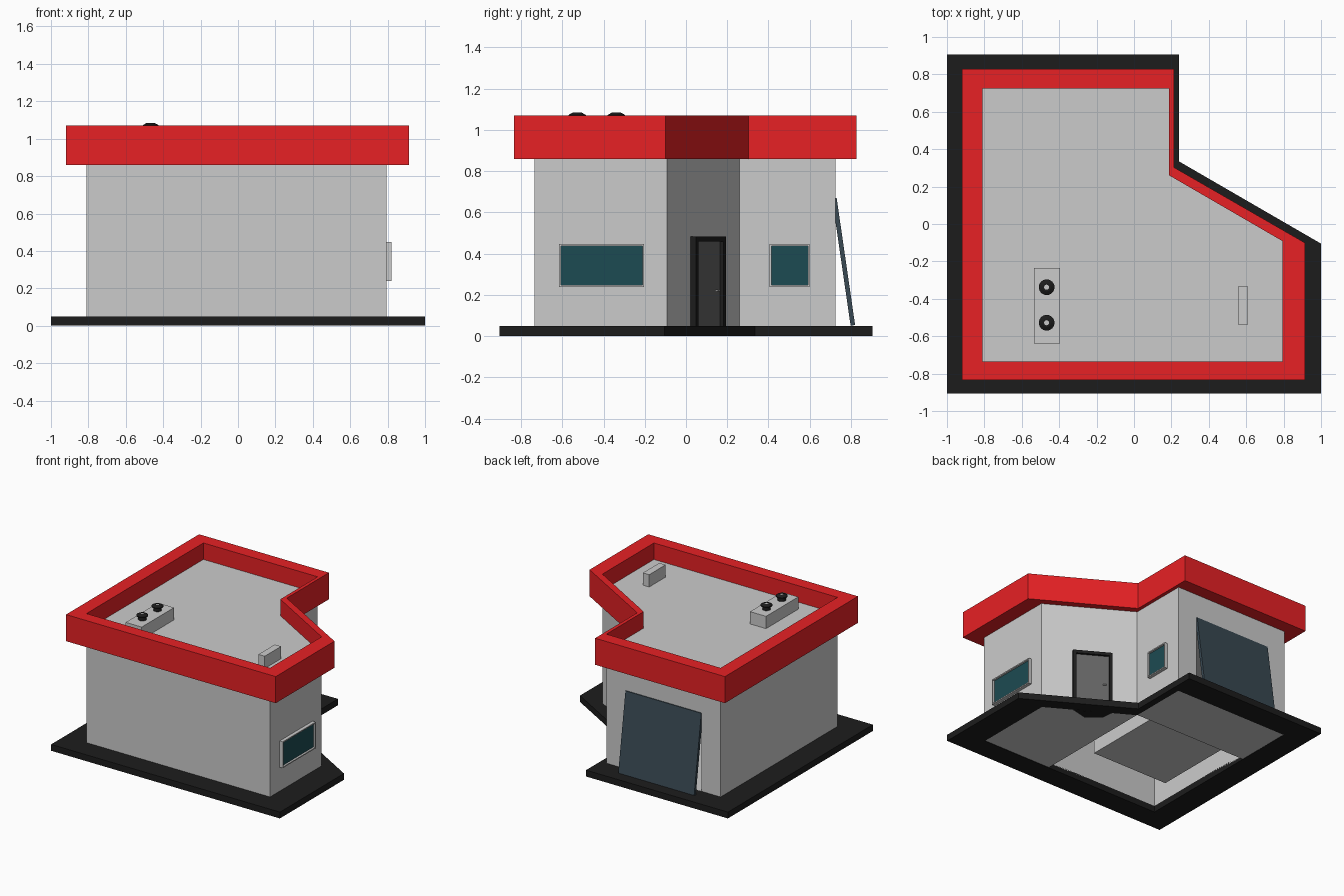
import bpy, bmesh, math
from mathutils import Matrix, Vector

if "Cube" in bpy.data.objects:
    bpy.data.objects.remove(bpy.data.objects["Cube"])


def material(name, rgb):
    m = bpy.data.materials.new(name)
    m.diffuse_color = (*rgb, 1)
    m.use_nodes = True
    m.node_tree.nodes["Principled BSDF"].inputs["Base Color"].default_value = m.diffuse_color
    return m


RED = material("red", (0.8, 0.015, 0.018))
BLACK = material("black", (0.012, 0.012, 0.012))
GLASS = material("glass", (0.012, 0.07, 0.085))
SLATE = material("slate", (0.04, 0.065, 0.085))
GREY = material("door_grey", (0.13, 0.13, 0.13))


def finish(name, bm, mat=None):
    bmesh.ops.recalc_face_normals(bm, faces=bm.faces)
    me = bpy.data.meshes.new(name)
    bm.to_mesh(me)
    bm.free()
    ob = bpy.data.objects.new(name, me)
    bpy.context.collection.objects.link(ob)
    if mat:
        me.materials.append(mat)
    return ob


def prism(name, pts, z0, z1, mat=None):
    bm = bmesh.new()
    lo = [bm.verts.new((x, y, z0)) for x, y in pts]
    hi = [bm.verts.new((x, y, z1)) for x, y in pts]
    bm.faces.new(lo)
    bm.faces.new(hi)
    for i in range(len(pts)):
        j = (i + 1) % len(pts)
        bm.faces.new((lo[i], lo[j], hi[j], hi[i]))
    return finish(name, bm, mat)


def ring(name, outer, inner, z0, z1, mat=None):
    bm = bmesh.new()
    loops = [[bm.verts.new((x, y, z)) for x, y in pts]
             for pts, z in ((outer, z0), (outer, z1), (inner, z1), (inner, z0))]
    n = len(outer)
    for k in range(4):
        a, b = loops[k], loops[(k + 1) % 4]
        for i in range(n):
            j = (i + 1) % n
            bm.faces.new((a[i], a[j], b[j], b[i]))
    return finish(name, bm, mat)


def box(name, lo, hi, mat=None, matrix=None):
    ob = prism(name, [(lo[0], lo[1]), (hi[0], lo[1]), (hi[0], hi[1]), (lo[0], hi[1])],
               lo[2], hi[2], mat)
    if matrix:
        ob.matrix_world = matrix
    return ob


def wall_frame(origin, u, n):
    # local x along the wall, local y out of the wall, local z up
    u, n = Vector(u).normalized(), Vector(n).normalized()
    m = Matrix.Identity(4)
    for r in range(3):
        m[r][0], m[r][1], m[r][3] = u[r], n[r], origin[r]
    return m


# Footprints: plinth, roof band and walls
base = [(-1, -.905), (1, -.905), (1, -.105), (.24, .335), (.24, .905), (-1, .905)]
band = [(-.92, -.833), (.913, -.833), (.913, -.1), (.215, .302), (.215, .828), (-.92, .828)]
wall = [(-.81, -.735), (.795, -.735), (.795, -.092), (.188, .26), (.188, .725), (-.81, .725)]
inner = [(x * .994, y * .994) for x, y in wall]

ring("plinth", base, inner, 0, .05, BLACK)
walls = ring("walls", wall, inner, .01, .938)
prism("roof_deck", wall, .935, .94)
ring("roof_band", band, wall, .86, 1.07, RED)

# Underside plates of the right and back wings, with the middle left open
prism("right_wing_underside", [(.188, -.73), (.79, -.73), (.79, -.092), (.188, .255)], .002, .006)
prism("back_wing_underside", [(-.805, .26), (.187, .26), (.187, .72), (-.805, .72)], .002, .006)

# Garage recess: a box sunk into the back wall, open behind the leaning panel
gx0, gx1, gy, gz0, gz1 = -.645, .018, -.418, .05, .67
cutter = box("opening_cutter", (gx0, .66, gz0), (gx1, .8, gz1))
cutter.hide_render = True
cutter.hide_viewport = True
cut = walls.modifiers.new("opening", 'BOOLEAN')
cut.operation = 'DIFFERENCE'
cut.solver = 'EXACT'
cut.object = cutter
t = .004
box("garage_floor", (gx0, gy, gz0 - t), (gx1, .722, gz0))
box("garage_ceiling", (gx0, gy, gz1), (gx1, .722, gz1 + t))
box("garage_end", (gx0, gy - t, gz0 - t), (gx1, gy, gz1 + t))
for x in (gx0 - t, gx1):
    box("garage_side", (x, gy - t, gz0 - t), (x + t, .722, gz1 + t))

# Windows on the two walls that face right
for name, x, y0, y1 in (("long_window", .795, -.615, -.203), ("short_window", .188, .405, .6)):
    m = wall_frame((x, (y0 + y1) / 2, .343), (0, 1, 0), (1, 0, 0))
    w, h, t = (y1 - y0) / 2, .104, .009
    for s in (-1, 1):
        a, b = sorted((s * w, s * (w - t)))
        box(name + "_jamb", (a, -.003, -h), (b, .027, h), None, m)
        a, b = sorted((s * h, s * (h - t)))
        box(name + "_rail", (-w + t, -.003, a), (w - t, .027, b), None, m)
    box(name + "_glass", (-w + t, -.003, -h + t), (w - t, .012, h - t), GLASS, m)

# Door on the slanted wall
a, b = Vector((.795, -.092, 0)), Vector((.188, .26, 0))
u = (b - a).normalized()
m = wall_frame(a + u * .372, u, (u.y, -u.x, 0))
w, t, top = .145, .024, .483
for s in (-1, 1):
    x0, x1 = sorted((s * w, s * (w - t)))
    box("door_jamb", (x0, -.003, .05), (x1, .03, top), BLACK, m)
box("door_lintel", (-w + t, -.003, top - t), (w - t, .03, top), BLACK, m)
box("door_leaf", (-w + t, -.003, .05), (w - t, .012, top - t), GREY, m)
box("door_handle", (.078, .012, .217), (.102, .026, .225), None, m)
prism("door_sill", [(.59, .02), (.46, -.01), (.356, .077), (.345, .17)], 0, .008, BLACK)

# Panel leaning on the back wall
lean = math.atan2(.09, .62)
panel = box("leaning_panel", (-.645, -.022, 0), (.018, 0, .622), SLATE)
panel.matrix_world = Matrix.Translation((0, .82, .054)) @ Matrix.Rotation(lean, 4, 'X')

# Roof units and fans
box("fan_housing", (-.535, -.638, .93), (-.395, -.235, 1.037))
box("small_roof_unit", (.555, -.538, .93), (.61, -.333, 1.037))


def turned(name, profile, x, y, mat, n=24):
    bm = bmesh.new()
    rows = [[bm.verts.new((x + r * math.cos(2 * math.pi * i / n),
                           y + r * math.sin(2 * math.pi * i / n), z)) for i in range(n)]
            for r, z in profile]
    for p, q in zip(rows, rows[1:]):
        for i in range(n):
            bm.faces.new((p[i], p[(i + 1) % n], q[(i + 1) % n], q[i]))
    bm.faces.new(rows[0])
    bm.faces.new(rows[-1])
    return finish(name, bm, mat)


for y in (-.338, -.528):
    turned("fan_cap", [(.03, 1.033), (.03, 1.06), (.042, 1.066), (.042, 1.073),
                       (.022, 1.084), (.014, 1.084), (.014, 1.078)], -.467, y, BLACK)
    turned("fan_hub", [(.0135, 1.077), (.0135, 1.081)], -.467, y, None)
